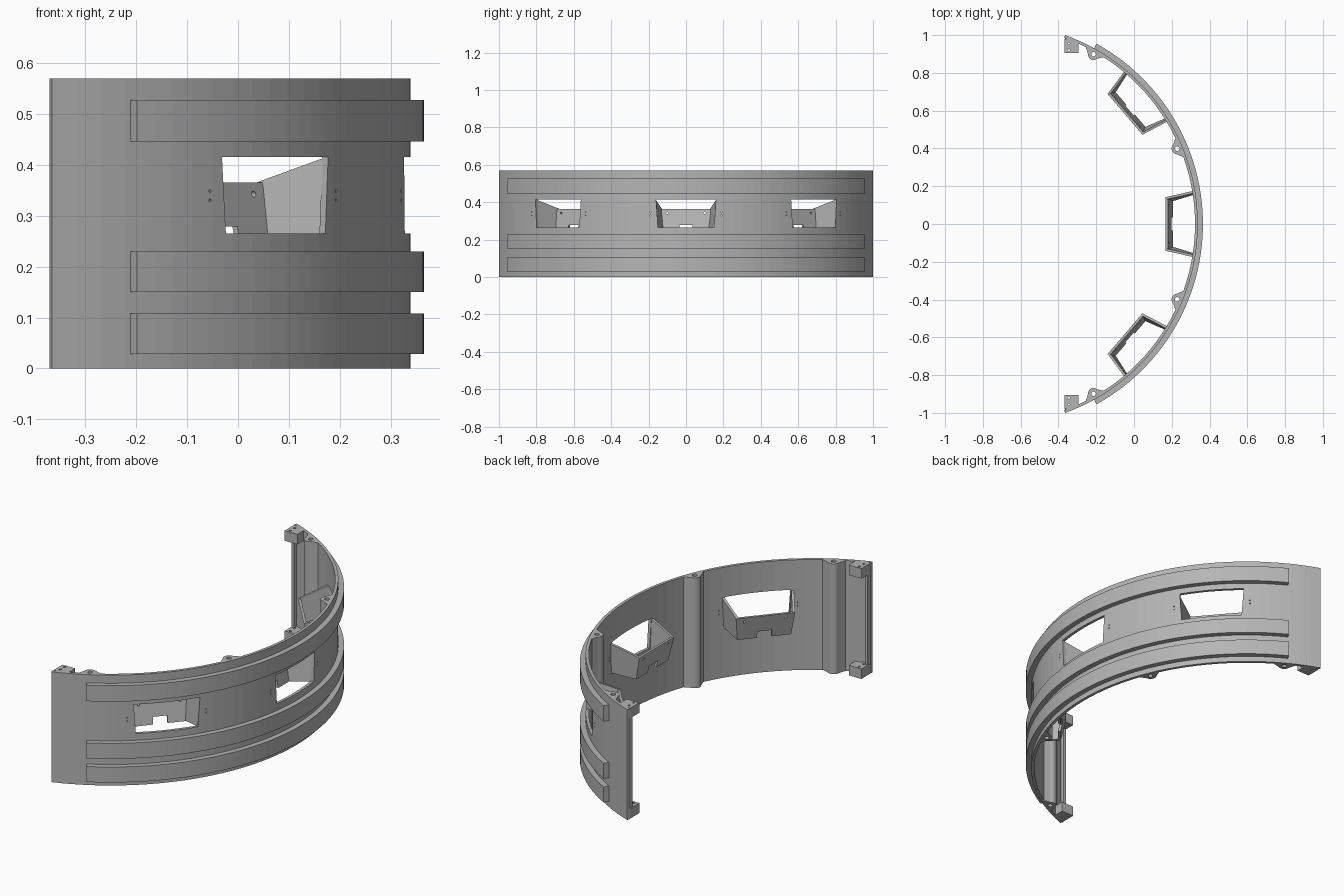
import bpy, bmesh
from math import sin, cos, radians, pi
from mathutils import Vector

cube = bpy.data.objects.get("Cube")
if cube:
    bpy.data.objects.remove(cube)

CX = -0.725                 # centre of the curved wall
R_IN, R_OUT, R_BAND = 1.048, 1.063, 1.09
HEIGHT = 0.569
WALL_ANGLE, BAND_ANGLE = radians(70.18), radians(61.1)
WINDOW_ANGLE = radians(40.6)

grey = bpy.data.materials.new("plain grey")
grey.use_nodes = True
colour = (0.46, 0.46, 0.46, 1)
grey.diffuse_color = colour
grey.node_tree.nodes["Principled BSDF"].inputs["Base Color"].default_value = colour


def place(r, t, z, a):
    """Point at radius r, sideways offset t, height z, turned by angle a."""
    return Vector((CX + r * cos(a) - t * sin(a), r * sin(a) + t * cos(a), z))


def loft(bm, lower, upper):
    """Solid between two matching loops of points."""
    lo = [bm.verts.new(p) for p in lower]
    up = [bm.verts.new(p) for p in upper]
    bm.faces.new(lo[::-1])
    bm.faces.new(up)
    for i in range(len(lo)):
        j = (i + 1) % len(lo)
        bm.faces.new((lo[i], lo[j], up[j], up[i]))


def rod(bm, p, q, radius, sides=16):
    """Cylinder from p to q."""
    p, q = Vector(p), Vector(q)
    d = (q - p).normalized()
    u = d.orthogonal().normalized()
    v = d.cross(u)
    ring = [(u * cos(k * 2 * pi / sides) + v * sin(k * 2 * pi / sides)) * radius
            for k in range(sides)]
    loft(bm, [p + o for o in ring], [q + o for o in ring])


def arc(bm, r0, r1, z0, z1, half, steps):
    """Curved bar with a rectangular section."""
    section = ((r0, z0), (r1, z0), (r1, z1), (r0, z1))
    rings = []
    for i in range(steps + 1):
        a = -half + 2 * half * i / steps
        rings.append([bm.verts.new(place(r, 0, z, a)) for r, z in section])
    for m, n in zip(rings, rings[1:]):
        for k in range(4):
            j = (k + 1) % 4
            bm.faces.new((m[k], m[j], n[j], n[k]))
    bm.faces.new(rings[0][::-1])
    bm.faces.new(rings[-1])


def finish(name, bm, cutter=None, helper=False):
    bmesh.ops.recalc_face_normals(bm, faces=bm.faces)
    mesh = bpy.data.meshes.new(name)
    bm.to_mesh(mesh)
    bm.free()
    mesh.materials.append(grey)
    ob = bpy.data.objects.new(name, mesh)
    bpy.context.collection.objects.link(ob)
    if helper:
        ob.hide_render = True
        ob.display_type = 'WIRE'
        ob.hide_set(True)
    if cutter:
        mod = ob.modifiers.new("cut", 'BOOLEAN')
        mod.operation, mod.solver, mod.object = 'DIFFERENCE', 'EXACT', cutter
    return ob


# Cutter for the window openings and the small screw holes beside them
bm = bmesh.new()
for a in (-WINDOW_ANGLE, 0, WINDOW_ANGLE):
    outline = ((-0.15, 0.265), (0.15, 0.265), (0.16, 0.415), (-0.16, 0.415))
    loft(bm, [place(1.0, t, z, a) for t, z in outline],
         [place(1.12, t, z, a) for t, z in outline])
    for t in (-0.19, 0.19):
        for z in (0.33, 0.348):
            rod(bm, place(1.0, t, z, a), place(1.12, t, z, a), 0.003, 8)
window_cutter = finish("window_cutter", bm, helper=True)

# Curved wall
bm = bmesh.new()
arc(bm, R_IN, R_OUT, 0, HEIGHT, WALL_ANGLE, 50)
finish("curved_wall", bm, window_cutter)

# Raised bands on the outside
for name, z0, z1 in (("lower_band", 0.028, 0.108), ("middle_band", 0.15, 0.23),
                     ("upper_band", 0.445, 0.527)):
    bm = bmesh.new()
    arc(bm, R_OUT - 0.004, R_BAND, z0, z1, BAND_ANGLE, 56)
    finish(name, bm)

# Window brackets: two splayed cheeks and a tilted, notched back plate
BACK_TOP, BACK_LOW = 0.892, 0.918
for side, a in (("right", -WINDOW_ANGLE), ("middle", 0), ("left", WINDOW_ANGLE)):
    bm = bmesh.new()
    for s in (-1, 1):
        inner = ((1.043, 0.163, 0.415), (1.043, 0.155, 0.26),
                 (BACK_LOW, 0.117, 0.243), (BACK_TOP, 0.129, 0.365))
        loft(bm, [place(r, s * t, z, a) for r, t, z in inner],
             [place(r, s * (t + 0.013), z, a) for r, t, z in inner])
    finish(side + "_bracket_cheeks", bm)

    bm = bmesh.new()
    for t in (-0.1, 0.1):
        rod(bm, place(0.85, t, 0.342, a), place(0.95, t, 0.342, a), 0.006)
    holes = finish(side + "_plate_cutter", bm, helper=True)

    bm = bmesh.new()
    half = ((0.035, 0.279), (0.035, 0.243), (0.13, 0.243), (0.142, 0.365))
    outline = list(half) + [(-t, z) for t, z in reversed(half)]
    slope = (BACK_LOW - BACK_TOP) / (0.365 - 0.243)
    loops = [[place(BACK_TOP + d + (0.365 - z) * slope, t, z, a) for t, z in outline]
             for d in (0, 0.013)]
    loft(bm, *loops)
    finish(side + "_bracket_plate", bm, holes)

# Vertical columns with a bolt hole, on the inside of the wall
for name, deg in (("inner", 22.7), ("outer", 60.4)):
    for side, s in (("right", -1), ("left", 1)):
        a = s * radians(deg)
        bm = bmesh.new()
        rod(bm, place(1.034, 0, -0.1, a), place(1.034, 0, 0.7, a), 0.012)
        bore = finish(f"{side}_{name}_column_cutter", bm, helper=True)
        nose = [(1.034 + 0.03 * cos(k), 0.03 * sin(k))
                for k in (radians(115 + 13 * i) for i in range(11))]
        profile = [(1.055, 0.055), (1.047, 0.055)] + nose + [(1.047, -0.055), (1.055, -0.055)]
        bm = bmesh.new()
        loft(bm, [place(r, t, 0, a) for r, t in profile],
             [place(r, t, HEIGHT, a) for r, t in profile])
        finish(f"{side}_{name}_column", bm, bore)

# End posts with a drilled block at the top and bottom
for side, s in (("right", -1), ("left", 1)):
    bm = bmesh.new()
    for y in (0.92, 0.955):
        rod(bm, (-0.345, s * y, -0.1), (-0.345, s * y, 0.7), 0.006)
    drill = finish(side + "_block_cutter", bm, helper=True)
    parts = (("lower_block", 0, 0.052, -0.367, -0.295, 0.905, 0.972),
             ("upper_block", HEIGHT - 0.052, HEIGHT, -0.367, -0.295, 0.905, 0.972),
             ("end_post", 0.05, HEIGHT - 0.05, -0.365, -0.35, 0.957, 0.986))
    for name, z0, z1, x0, x1, y0, y1 in parts:
        base = ((x0, y0), (x1, y0), (x1, y1), (x0, y1 + 0.008))
        bm = bmesh.new()
        loft(bm, [(x, s * y, z0) for x, y in base], [(x, s * y, z1) for x, y in base])
        finish(f"{side}_{name}", bm, drill if "block" in name else None)
